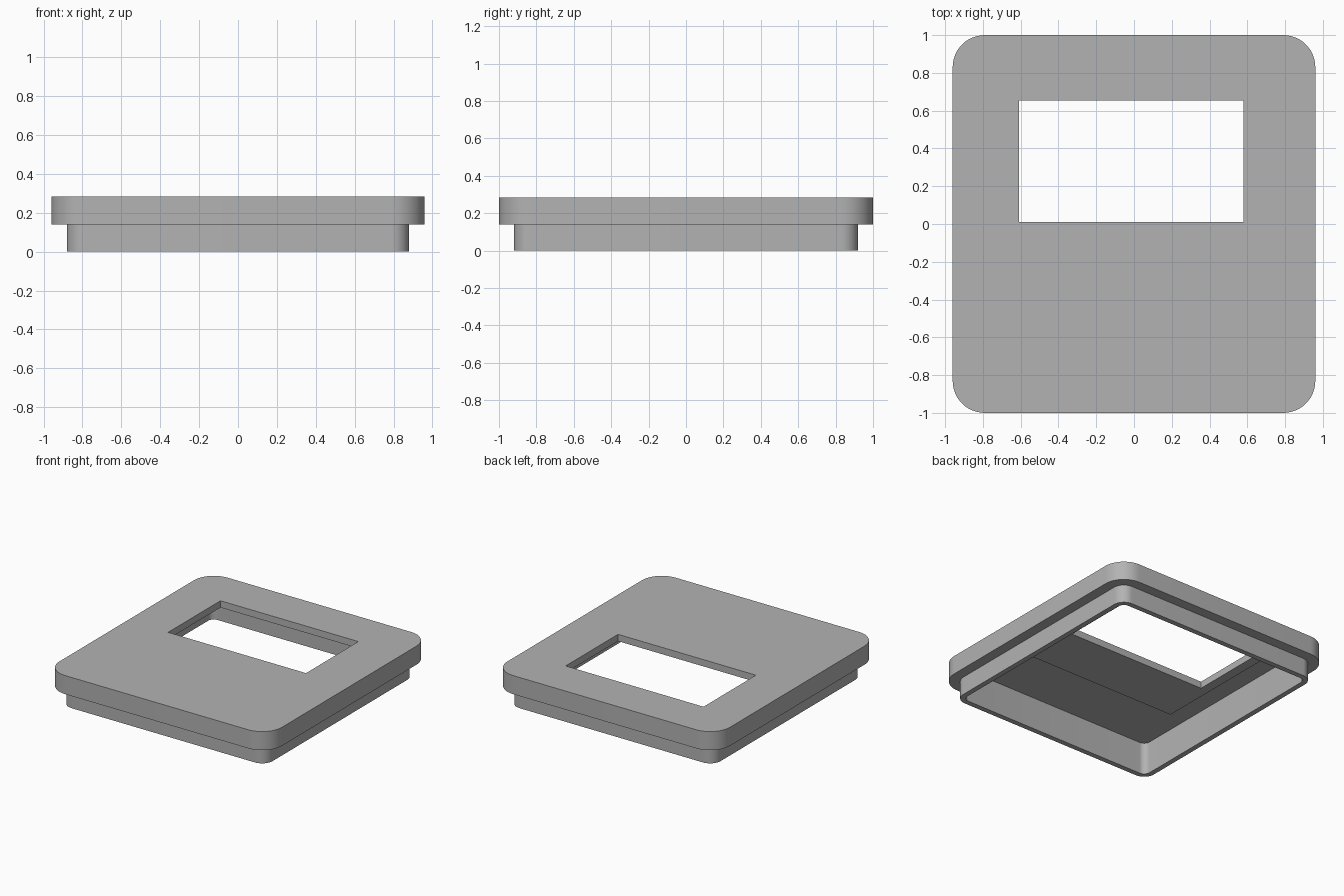
import bpy, bmesh, math

old = bpy.data.objects.get("Cube")
if old:
    bpy.data.objects.remove(old, do_unlink=True)

TOP, FLANGE, CEILING, PAD = 0.285, 0.14, 0.25, 0.232
CORNER_X, CORNER_Y = 0.79, 0.83      # shared centres of all rounded corners
STEPS = 12

grey = bpy.data.materials.new("light_grey")
grey.use_nodes = True
colour = (0.45, 0.45, 0.45, 1)
grey.diffuse_color = colour
grey.node_tree.nodes["Principled BSDF"].inputs["Base Color"].default_value = colour

bm = bmesh.new()


def rounded(radius, z):
    """Rounded rectangle as a loop of vertices."""
    loop = []
    for quarter, (sx, sy) in enumerate([(1, 1), (-1, 1), (-1, -1), (1, -1)]):
        for i in range(STEPS + 1):
            a = (quarter + i / STEPS) * math.pi / 2
            loop.append(bm.verts.new((sx * CORNER_X + radius * math.cos(a),
                                      sy * CORNER_Y + radius * math.sin(a), z)))
    return loop


def rectangle(x0, x1, y0, y1, z):
    return [bm.verts.new((x, y, z)) for x, y in ((x0, y0), (x1, y0), (x1, y1), (x0, y1))]


def bridge(a, b):
    """Band of quads between two loops of equal length."""
    for i in range(len(a)):
        j = (i + 1) % len(a)
        bm.faces.new((a[i], a[j], b[j], b[i]))


def fill_between(outer, inner):
    """Flat face with a hole."""
    edges = []
    for loop in (outer, inner):
        for i in range(len(loop)):
            pair = (loop[i], loop[(i + 1) % len(loop)])
            edges.append(bm.edges.get(pair) or bm.edges.new(pair))
    bmesh.ops.triangle_fill(bm, edges=edges, use_beauty=True)


# Skirt and flange, from the inside ceiling round to the top rim
shell = [rounded(r, z) for r, z in ((0.05, CEILING), (0.05, 0), (0.09, 0),
                                    (0.09, FLANGE), (0.17, FLANGE), (0.17, TOP))]
for a, b in zip(shell, shell[1:]):
    bridge(a, b)

# Window opening through the panel
window = (-0.61, 0.58, 0.01, 0.655)
window_top = rectangle(*window, TOP)
window_low = rectangle(*window, PAD)
bridge(window_top, window_low)
fill_between(shell[-1], window_top)

# Thicker pad around the window on the underside
pad = (-0.685, 0.655, -0.415, 0.79)
pad_root = rectangle(*pad, CEILING)
pad_face = rectangle(*pad, PAD)
bridge(pad_root, pad_face)
fill_between(pad_face, window_low)
fill_between(shell[0], pad_root)

bmesh.ops.recalc_face_normals(bm, faces=bm.faces)
mesh = bpy.data.meshes.new("window_lid")
bm.to_mesh(mesh)
bm.free()
mesh.materials.append(grey)

lid = bpy.data.objects.new("window_lid", mesh)
bpy.context.collection.objects.link(lid)
bpy.ops.object.select_all(action='DESELECT')
lid.select_set(True)
bpy.context.view_layer.objects.active = lid
bpy.ops.object.shade_smooth_by_angle(angle=math.radians(30))
